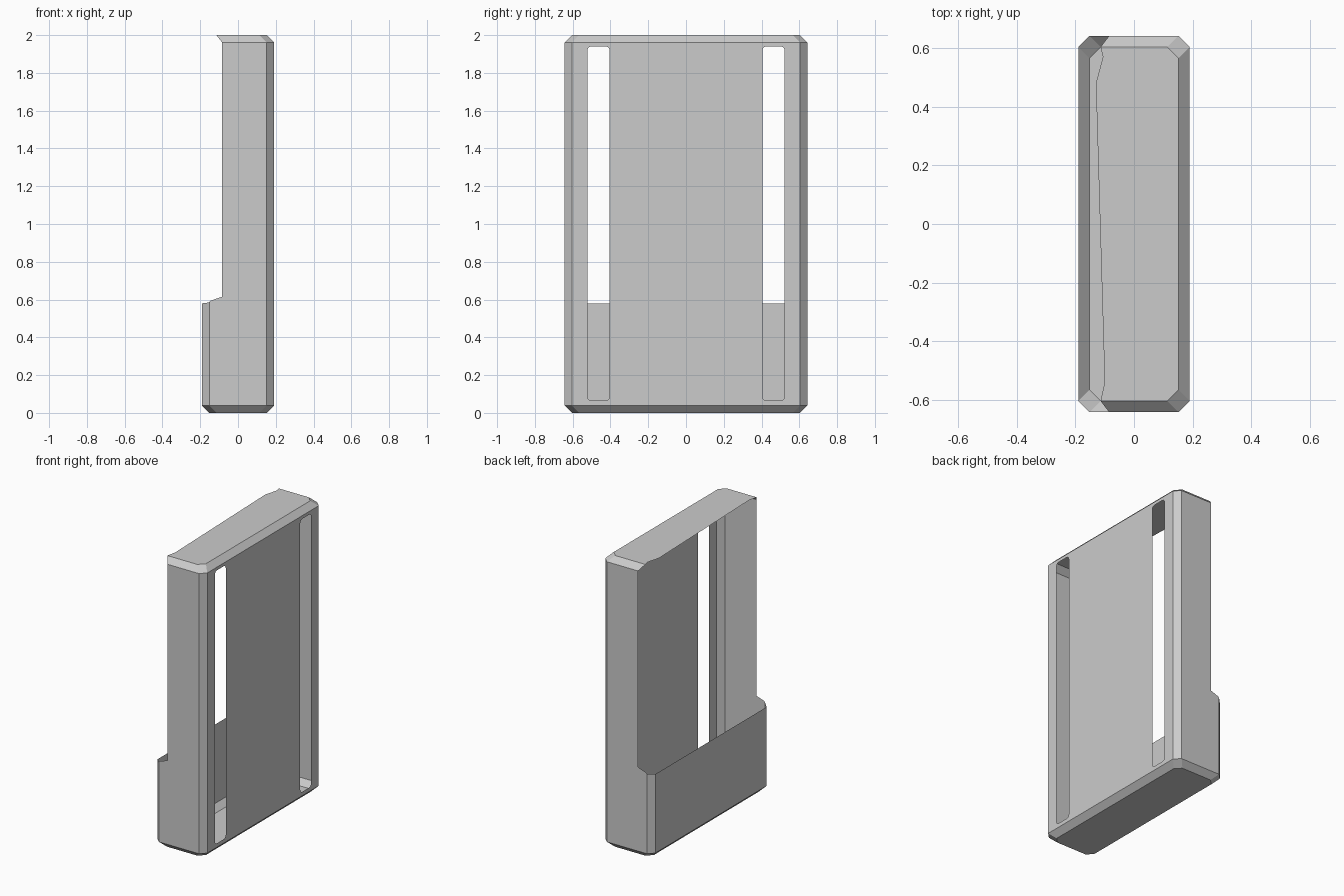
import bpy
import bmesh
from math import cos, sin, pi
from mathutils import Vector

cube = bpy.data.objects.get("Cube")
if cube:
    bpy.data.objects.remove(cube)

HX, HY, HZ, C = 0.19, 0.642, 2.0, 0.038   # half depth, half width, height, chamfer

grey = bpy.data.materials.new("plain_grey")
grey.use_nodes = True
colour = (0.6, 0.6, 0.6, 1)
grey.diffuse_color = colour
grey.node_tree.nodes["Principled BSDF"].inputs["Base Color"].default_value = colour


def finish(bm, name):
    mesh = bpy.data.meshes.new(name)
    bm.to_mesh(mesh)
    bm.free()
    mesh.materials.append(grey)
    obj = bpy.data.objects.new(name, mesh)
    bpy.context.collection.objects.link(obj)
    return obj


def octagon(inset):
    """Counter-clockwise rectangle outline with cut corners."""
    x, y = HX - inset, HY - inset
    return [(x, C - y), (x, y - C), (x - C, y), (C - x, y),
            (-x, y - C), (-x, C - y), (C - x, -y), (x - C, -y)]


# Thin chamfered casing, with the slotted side and the top left for later
bm = bmesh.new()
rings = [[bm.verts.new((x, y, z)) for x, y in octagon(inset)]
         for z, inset in ((0, C), (C, 0), (HZ - C, 0), (HZ, C))]
bm.faces.new(reversed(rings[0]))
for level in range(3):
    low, high = rings[level], rings[level + 1]
    for i in range(8):
        j = (i + 1) % 8
        if level == 1 and i == 0:
            continue
        bm.faces.new((low[i], low[j], high[j], high[i]))

# Opening: side outline (x, z) that the walls are trimmed back to
trim = [(-HX, 0.58), (-0.155, 0.584), (-0.145, 0.594), (-0.085, 0.615),
        (-0.085, HZ - C), (-0.114, HZ)]
for (xa, za), (xb, zb) in zip(trim, trim[1:]):
    bmesh.ops.bisect_plane(bm, geom=bm.verts[:] + bm.edges[:] + bm.faces[:],
                           dist=1e-5, plane_co=(xa, 0, za),
                           plane_no=Vector((zb - za, 0, xa - xb)).normalized())


def in_opening(p):
    for (xa, za), (xb, zb) in zip(trim, trim[1:]):
        if za <= p.z <= zb:
            return p.x < xa + (xb - xa) * (p.z - za) / (zb - za) - 1e-5
    return False


bmesh.ops.delete(bm, geom=[f for f in bm.faces if in_opening(f.calc_center_median())],
                 context='FACES')
bmesh.ops.dissolve_limit(bm, angle_limit=0.01, verts=bm.verts[:], edges=bm.edges[:])
finish(bm, "casing_shell")

# Top plate with an uneven edge above the opening
bm = bmesh.new()
outline = octagon(C)
top = outline[:3] + [(-0.114, HY - C), (-0.106, 0.57), (-0.13, 0.48),
                     (-0.1, -0.54), (-0.114, C - HY)] + outline[7:]
bm.faces.new([bm.verts.new((x, y, HZ)) for x, y in top])
finish(bm, "top_plate")

# Slotted side panel
bm = bmesh.new()


def loop(points):
    verts = [bm.verts.new((HX, y, z)) for y, z in points]
    return [bm.edges.new((v, verts[i - 1])) for i, v in enumerate(verts)]


def rounded(y0, y1, z0, z1, r, steps=4):
    points = []
    corners = ((y1 - r, z1 - r), (y0 + r, z1 - r), (y0 + r, z0 + r), (y1 - r, z0 + r))
    for k, (cy, cz) in enumerate(corners):
        for s in range(steps + 1):
            a = (k + s / steps) * pi / 2
            points.append((cy + r * cos(a), cz + r * sin(a)))
    return points


w = HY - C
edges = loop([(-w, C), (w, C), (w, HZ - C), (-w, HZ - C)])
for y in (-0.463, 0.463):
    edges += loop(rounded(y - 0.059, y + 0.059, 0.065, 1.94, 0.022))
bmesh.ops.triangle_fill(bm, use_beauty=True, use_dissolve=False, edges=edges, normal=(1, 0, 0))
bm.normal_update()
bmesh.ops.reverse_faces(bm, faces=[f for f in bm.faces if f.normal.x < 0])
finish(bm, "slotted_panel")
